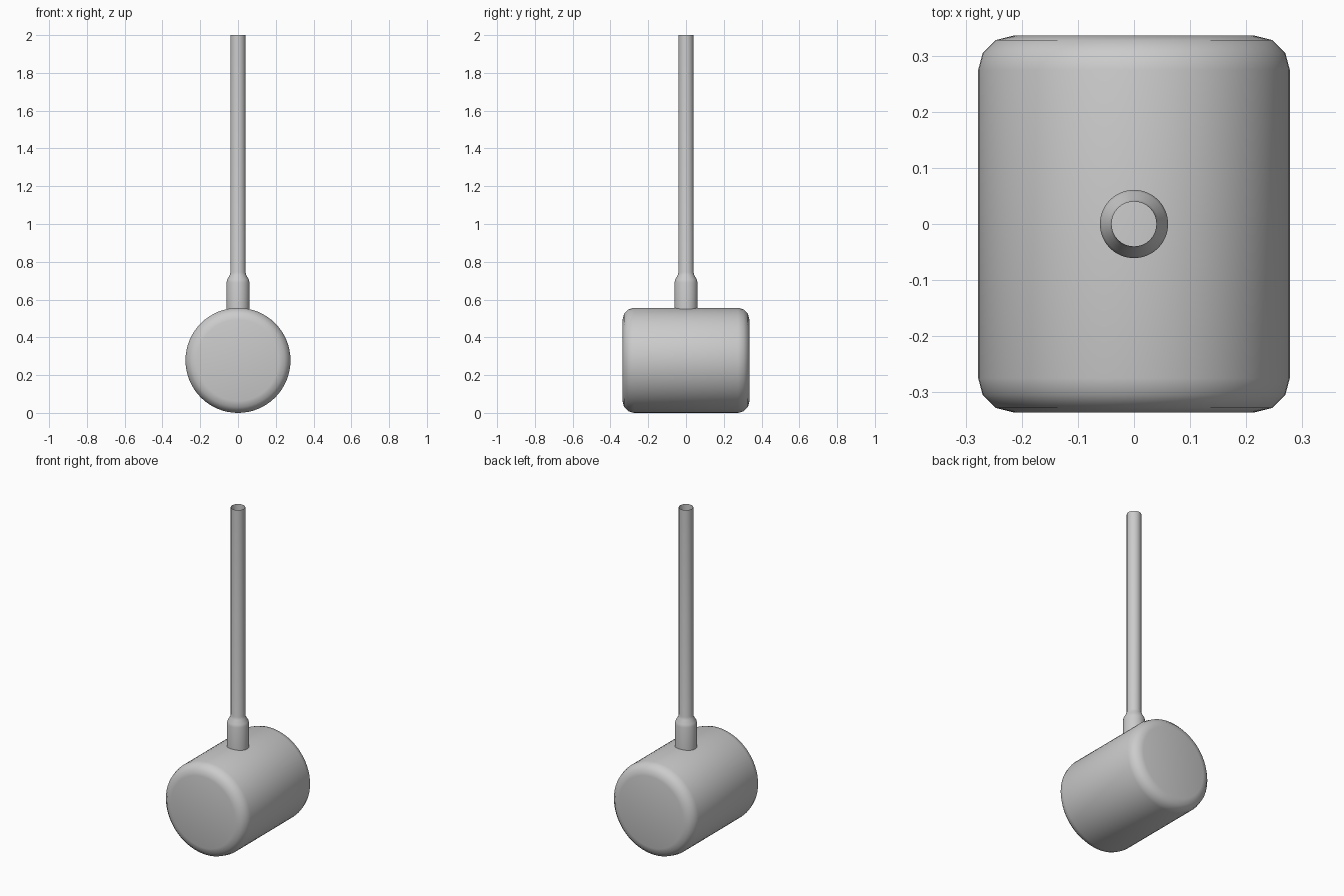
import bpy, bmesh, math
from mathutils import Matrix

if "Cube" in bpy.data.objects:
    bpy.data.objects.remove(bpy.data.objects["Cube"])


def lathe(name, profile, steps, matrix, angle):
    """Spin (radius, height) points about z, then place with matrix."""
    bm = bmesh.new()
    verts = [bm.verts.new((r, 0, h)) for r, h in profile]
    edges = [bm.edges.new(p) for p in zip(verts, verts[1:])]
    bmesh.ops.spin(bm, geom=verts + edges, cent=(0, 0, 0), axis=(0, 0, 1),
                   angle=math.tau, steps=steps, use_duplicate=False)
    bmesh.ops.remove_doubles(bm, verts=bm.verts, dist=1e-5)
    bmesh.ops.recalc_face_normals(bm, faces=bm.faces)
    bm.transform(matrix)
    mesh = bpy.data.meshes.new(name)
    bm.to_mesh(mesh)
    bm.free()
    obj = bpy.data.objects.new(name, mesh)
    bpy.context.collection.objects.link(obj)
    bpy.ops.object.select_all(action='DESELECT')
    obj.select_set(True)
    bpy.context.view_layer.objects.active = obj
    bpy.ops.object.shade_smooth_by_angle(angle=math.radians(angle))
    return obj


# Mallet head: barrel along y with rounded rims
R, L = 0.278, 0.336
rim = [(0.278, 0.275), (0.270, 0.305), (0.247, 0.328), (0.215, L), (0, L)]
head_profile = [(r, -h) for r, h in reversed(rim)] + rim
lathe("mallet_head", head_profile, 64,
      Matrix.Translation((0, 0, R)) @ Matrix.Rotation(math.pi / 2, 4, 'X'), 40)

# Handle: socket collar tapering into a thin shaft, open at the top
handle_profile = [(0.061, 0.54), (0.061, 0.69), (0.057, 0.707),
                  (0.044, 0.728), (0.040, 0.745), (0.040, 2.0)]
handle = lathe("handle", handle_profile, 32, Matrix.Identity(4), 40)

# Make the open tube's faces point outward
bm = bmesh.new()
bm.from_mesh(handle.data)
bm.normal_update()
inward = [f for f in bm.faces
          if f.normal.x * f.calc_center_median().x + f.normal.y * f.calc_center_median().y < 0]
bmesh.ops.reverse_faces(bm, faces=inward)
bm.to_mesh(handle.data)
bm.free()
